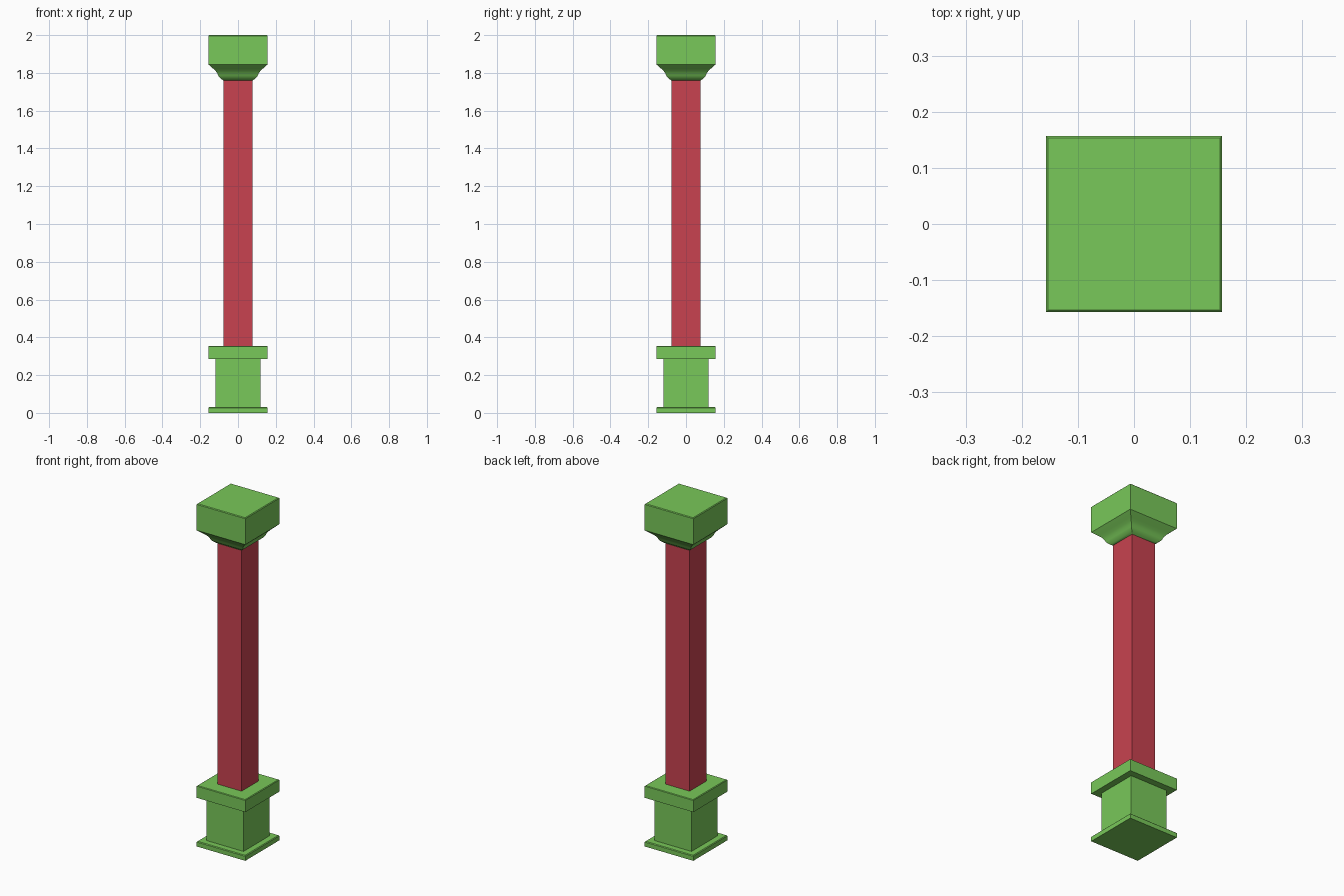
import bpy, bmesh, math

if "Cube" in bpy.data.objects:
    bpy.data.objects.remove(bpy.data.objects["Cube"])


def material(name, rgb):
    m = bpy.data.materials.new(name)
    m.diffuse_color = (*rgb, 1)
    m.use_nodes = True
    m.node_tree.nodes["Principled BSDF"].inputs["Base Color"].default_value = m.diffuse_color
    return m


GREEN = material("green_paint", (0.19, 0.58, 0.10))
RED = material("red_paint", (0.58, 0.055, 0.08))


def square_loft(name, profile, mat, smooth=False):
    """Stack square rings given as (half width, height) and cap both ends."""
    bm = bmesh.new()
    rings = [[bm.verts.new((sx * h, sy * h, z))
              for sx, sy in ((-1, -1), (1, -1), (1, 1), (-1, 1))]
             for h, z in profile]
    for a, b in zip(rings, rings[1:]):
        for i in range(4):
            j = (i + 1) % 4
            bm.faces.new((a[i], a[j], b[j], b[i]))
    bm.faces.new(rings[0][::-1])
    bm.faces.new(rings[-1])
    mesh = bpy.data.meshes.new(name)
    bm.to_mesh(mesh)
    bm.free()
    obj = bpy.data.objects.new(name, mesh)
    bpy.context.collection.objects.link(obj)
    mesh.materials.append(mat)
    if smooth:
        bpy.ops.object.select_all(action='DESELECT')
        obj.select_set(True)
        bpy.context.view_layer.objects.active = obj
        bpy.ops.object.shade_smooth_by_angle(angle=math.radians(40))
    return obj


W, DIE, SHAFT = 0.157, 0.119, 0.078   # half widths
C = 0.004                             # small edge chamfer

# Pedestal: foot slab, die and top slab
square_loft("pedestal_foot", [(W, 0), (W, 0.026), (W - C, 0.03)], GREEN)
square_loft("pedestal_block", [(DIE, 0.03), (DIE, 0.284)], GREEN)
square_loft("pedestal_top", [(W, 0.284), (W, 0.352), (W - C, 0.355)], GREEN)

# Square shaft
square_loft("shaft", [(SHAFT, 0.355), (SHAFT, 1.765)], RED)

# Curved moulding under the capital
square_loft("capital_moulding", [
    (SHAFT, 1.760), (0.087, 1.767), (0.097, 1.775), (0.104, 1.785),
    (0.109, 1.797), (0.118, 1.810), (0.131, 1.822), (0.145, 1.834),
    (W, 1.845)], GREEN, smooth=True)

# Capital block with chamfered top edge
square_loft("capital_block", [(W, 1.845), (W, 1.996), (W - C, 2.0)], GREEN)
